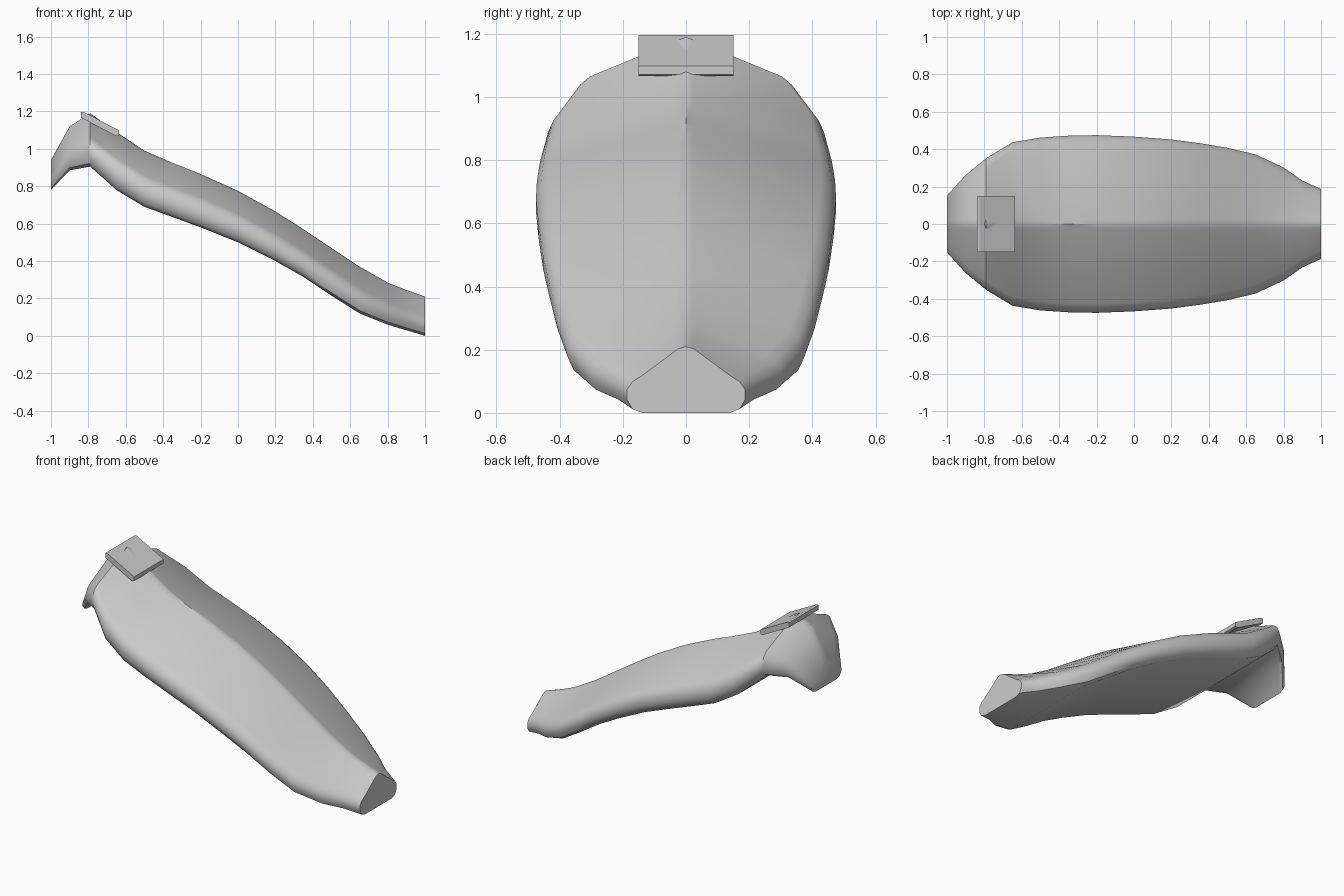
import bpy
import bmesh
from math import radians

cube = bpy.data.objects.get("Cube")
if cube:
    bpy.data.objects.remove(cube, do_unlink=True)

grey = bpy.data.materials.new("light grey")
grey.use_nodes = True
grey.diffuse_color = (0.6, 0.6, 0.6, 1)
grey.node_tree.nodes["Principled BSDF"].inputs["Base Color"].default_value = (0.6, 0.6, 0.6, 1)

# Half cross-section: inset from the widest point, fraction of the height
RIM = [(0.05, 0), (0.02, 0.06), (0.003, 0.2), (0.003, 0.35), (0.02, 0.47), (0.05, 0.56)]


def section(x, half_width, bottom, top):
    """Ridged, flat-bottomed ring of points at one station."""
    height = top - bottom
    half = [(half_width - inset, bottom + f * height) for inset, f in RIM]
    half.append((0.025, bottom + 0.965 * height))
    ring = half + [(0, top)] + [(-y, z) for y, z in reversed(half)]
    return [(x, y, z) for y, z in ring]


def loft(name, rings, smooth=None):
    """Skin a row of rings and close both ends."""
    bm = bmesh.new()
    rows = [[bm.verts.new(p) for p in ring] for ring in rings]
    n = len(rows[0])
    for a, b in zip(rows, rows[1:]):
        for i in range(n):
            j = (i + 1) % n
            bm.faces.new((a[i], a[j], b[j], b[i]))
    bm.faces.new(rows[0])
    bm.faces.new(rows[-1])
    bmesh.ops.recalc_face_normals(bm, faces=bm.faces[:])
    mesh = bpy.data.meshes.new(name)
    bm.to_mesh(mesh)
    bm.free()
    mesh.materials.append(grey)
    obj = bpy.data.objects.new(name, mesh)
    bpy.context.collection.objects.link(obj)
    if smooth:
        bpy.ops.object.select_all(action="DESELECT")
        obj.select_set(True)
        bpy.context.view_layer.objects.active = obj
        bpy.ops.object.shade_smooth_by_angle(angle=radians(smooth))
    return obj


# Stations: x, half width, bottom, top
joint = (-0.79, 0.355, 0.905, 1.19)
body = [
    joint,
    (-0.65, 0.44, 0.78, 1.09), (-0.5, 0.465, 0.69, 0.99),
    (-0.35, 0.475, 0.635, 0.925), (-0.2, 0.478, 0.58, 0.865),
    (0, 0.47, 0.5, 0.775), (0.2, 0.455, 0.4, 0.665),
    (0.35, 0.435, 0.315, 0.57), (0.5, 0.41, 0.215, 0.47),
    (0.65, 0.375, 0.12, 0.37), (0.8, 0.305, 0.06, 0.285),
    (0.9, 0.235, 0.03, 0.245), (1, 0.19, 0, 0.21),
]
head = [(-1, 0.155, 0.78, 0.94), (-0.9, 0.265, 0.885, 1.12), joint]

loft("long_body", [section(*s) for s in body], 40)
loft("hooked_end", [section(*s) for s in head], 40)

# Tilted plate resting on the ridge
profile = [(-0.84, 1.167), (-0.84, 1.197), (-0.825, 1.197), (-0.635, 1.098),
           (-0.635, 1.072), (-0.65, 1.067)]
loft("top_plate", [[(x, y, z) for x, z in profile] for y in (-0.15, 0.15)])
